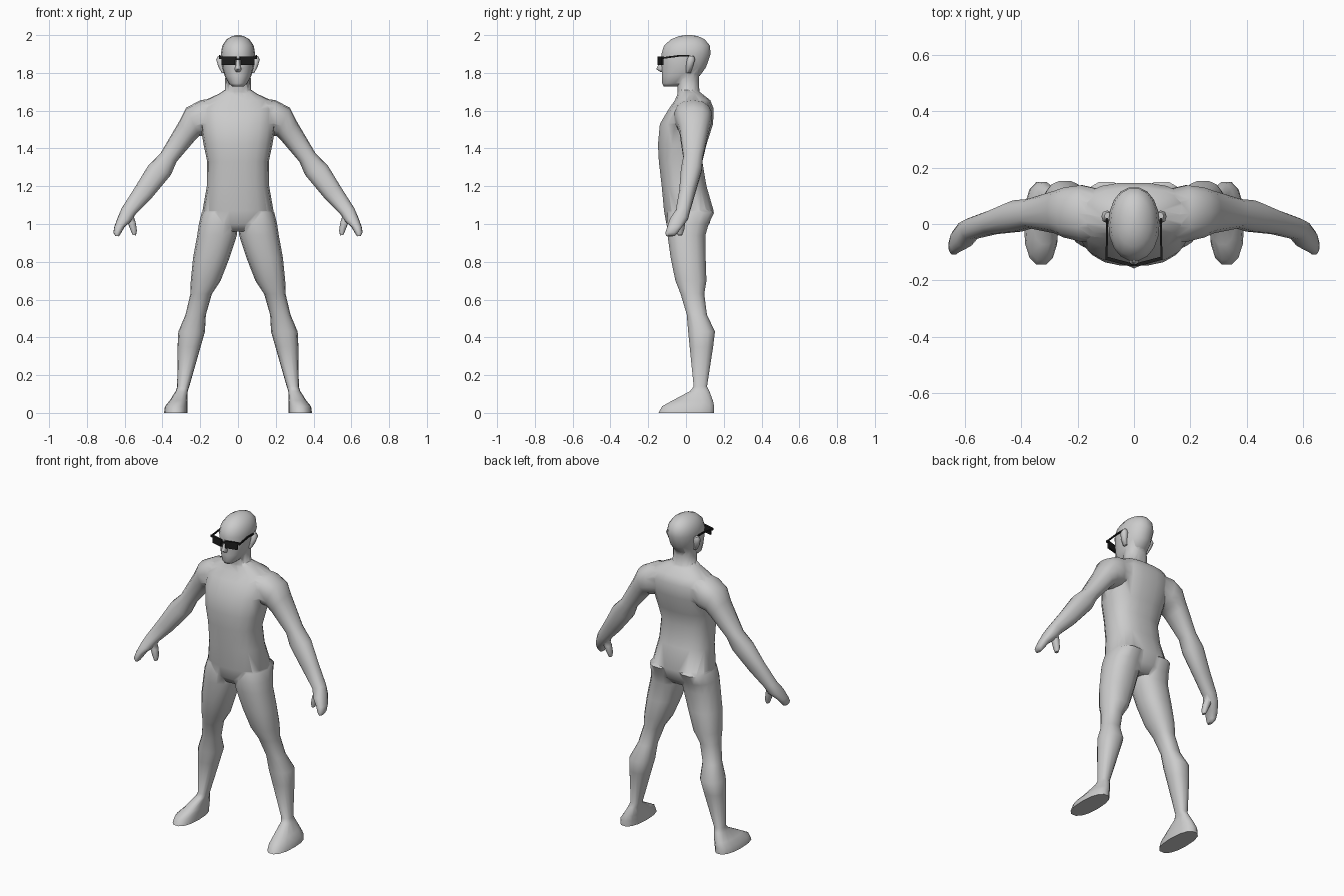
import bpy, bmesh, math
from mathutils import Vector


def material(name, col):
    m = bpy.data.materials.new(name)
    m.diffuse_color = (*col, 1)
    return m


GREY = material("body grey", (0.6, 0.6, 0.6))
BLACK = material("glasses black", (0.012, 0.012, 0.012))


def finish(name, bm, mat):
    bmesh.ops.recalc_face_normals(bm, faces=bm.faces)
    me = bpy.data.meshes.new(name)
    bm.to_mesh(me)
    bm.free()
    ob = bpy.data.objects.new(name, me)
    bpy.context.collection.objects.link(ob)
    me.materials.append(mat)
    return ob


def loft(name, rings, side=1, n=14, power=0.85):
    """Each ring spans two xz points and a front/back y range."""
    bm = bmesh.new()
    loops = []
    for ax, az, bx, bz, yf, yb in rings:
        loop = []
        for i in range(n):
            t = math.tau * i / n
            c, s = math.cos(t), math.sin(t)
            c = math.copysign(abs(c) ** power, c)
            s = math.copysign(abs(s) ** power, s)
            x = (ax + bx) / 2 + (bx - ax) / 2 * c
            z = (az + bz) / 2 + (bz - az) / 2 * c
            y = (yf + yb) / 2 + (yb - yf) / 2 * s
            loop.append(bm.verts.new((side * x, y, z)))
        loops.append(loop)
    for a, b in zip(loops, loops[1:]):
        for i in range(n):
            j = (i + 1) % n
            bm.faces.new((a[i], a[j], b[j], b[i]))
    bm.faces.new(loops[0])
    bm.faces.new(loops[-1])
    return finish(name, bm, GREY)


def upright(rows):
    """Level rings centred on x = 0: height, half width, front, back."""
    return [(-w, z, w, z, f, b) for z, w, f, b in rows]


def level(rows):
    """Level rings: height, inner x, outer x, front, back."""
    return [(i, z, o, z, f, b) for z, i, o, f, b in rows]


# Torso
body = loft("body", upright([
    (0.96, 0.10, -0.075, 0.09), (1.00, 0.165, -0.105, 0.125),
    (1.07, 0.188, -0.118, 0.148), (1.20, 0.165, -0.13, 0.11),
    (1.33, 0.163, -0.145, 0.088), (1.42, 0.182, -0.15, 0.11),
    (1.53, 0.20, -0.14, 0.145), (1.61, 0.205, -0.092, 0.148),
    (1.655, 0.175, -0.06, 0.13), (1.69, 0.10, -0.045, 0.085),
    (1.71, 0.07, -0.04, 0.06)]), n=18, power=0.8)

parts = [
    # Neck
    loft("neck", upright([
        (1.64, 0.08, -0.05, 0.10), (1.70, 0.07, -0.045, 0.072),
        (1.76, 0.068, -0.05, 0.07), (1.84, 0.065, -0.05, 0.07)])),
    # Head
    loft("head", upright([
        (1.728, 0.03, -0.118, -0.03), (1.745, 0.05, -0.128, 0.01),
        (1.785, 0.071, -0.128, 0.075), (1.83, 0.083, -0.13, 0.108),
        (1.90, 0.091, -0.132, 0.132), (1.945, 0.083, -0.118, 0.128),
        (1.978, 0.06, -0.08, 0.10), (1.994, 0.032, -0.04, 0.065),
        (2.0, 0.01, -0.005, 0.03)]), n=18, power=0.95),
    # Nose
    loft("nose", upright([
        (1.805, 0.012, -0.135, -0.11), (1.82, 0.018, -0.158, -0.11),
        (1.84, 0.012, -0.148, -0.11), (1.88, 0.007, -0.135, -0.11)]), n=8),
]

for side, tag in ((1, "left"), (-1, "right")):
    # Leg with foot
    parts.append(loft(tag + "_leg", level([
        (1.12, 0.03, 0.155, -0.08, 0.07), (1.06, 0.005, 0.192, -0.10, 0.152),
        (1.00, 0.0, 0.207, -0.105, 0.122), (0.94, 0.006, 0.216, -0.10, 0.105),
        (0.82, 0.045, 0.238, -0.083, 0.106), (0.70, 0.092, 0.25, -0.058, 0.11),
        (0.63, 0.138, 0.252, -0.03, 0.098), (0.52, 0.17, 0.278, 0.003, 0.112),
        (0.43, 0.175, 0.316, 0.01, 0.155), (0.35, 0.198, 0.32, 0.018, 0.145),
        (0.14, 0.258, 0.322, 0.04, 0.112), (0.115, 0.266, 0.33, 0.02, 0.125),
        (0.065, 0.268, 0.362, -0.075, 0.145), (0.035, 0.268, 0.387, -0.13, 0.152),
        (0.0, 0.268, 0.392, -0.148, 0.152)]), side))
    # Arm with fingers
    parts.append(loft(tag + "_arm", [
        (0.10, 1.67, 0.10, 1.50, -0.06, 0.12), (0.20, 1.655, 0.17, 1.47, -0.065, 0.14),
        (0.275, 1.615, 0.205, 1.465, -0.05, 0.132), (0.31, 1.545, 0.235, 1.435, -0.035, 0.12),
        (0.41, 1.375, 0.325, 1.33, -0.015, 0.09), (0.475, 1.31, 0.355, 1.26, -0.028, 0.085),
        (0.545, 1.195, 0.455, 1.14, -0.037, 0.05), (0.615, 1.085, 0.54, 1.055, -0.055, 0.022),
        (0.635, 1.04, 0.565, 1.015, -0.085, 0.012), (0.655, 0.985, 0.60, 0.985, -0.10, -0.02),
        (0.66, 0.955, 0.62, 0.95, -0.11, -0.045), (0.65, 0.937, 0.63, 0.935, -0.105, -0.06)], side))
    # Thumb
    parts.append(loft(tag + "_thumb", [
        (0.60, 1.05, 0.555, 1.05, -0.045, 0.0), (0.585, 1.01, 0.542, 1.01, -0.05, -0.003),
        (0.57, 0.97, 0.535, 0.965, -0.05, -0.01), (0.558, 0.942, 0.54, 0.94, -0.045, -0.02)],
        side, n=8))
    # Ear
    parts.append(loft(tag + "_ear", level([
        (1.80, 0.065, 0.086, 0.0, 0.025), (1.83, 0.07, 0.103, 0.0, 0.035),
        (1.87, 0.075, 0.116, 0.005, 0.048), (1.89, 0.08, 0.105, 0.015, 0.042)]), side, n=8))

# Merge the parts into one skin
bpy.context.view_layer.objects.active = body
for part in parts:
    mod = body.modifiers.new("union", 'BOOLEAN')
    mod.operation = 'UNION'
    mod.solver = 'EXACT'
    mod.object = part
    bpy.ops.object.modifier_apply(modifier=mod.name)
    bpy.data.objects.remove(part)
bpy.ops.object.select_all(action='DESELECT')
body.select_set(True)
bpy.ops.object.shade_smooth_by_angle(angle=math.radians(60))


def bar(bm, a, b, height, depth):
    """Box running from a to b with a given height and thickness."""
    a, b = Vector(a), Vector(b)
    out = (b - a).cross(Vector((0, 0, 1))).normalized() * depth / 2
    up = Vector((0, 0, height / 2))
    ends = [[bm.verts.new(p + out * i + up * j)
             for i, j in ((1, 1), (-1, 1), (-1, -1), (1, -1))] for p in (a, b)]
    for i in range(4):
        j = (i + 1) % 4
        bm.faces.new((ends[0][i], ends[0][j], ends[1][j], ends[1][i]))
    bm.faces.new(ends[0])
    bm.faces.new(ends[1])


# Glasses: bridge, lenses, brow bars, temples and ear hooks
bm = bmesh.new()
bar(bm, (-0.02, -0.146, 1.872), (0.02, -0.146, 1.872), 0.009, 0.008)
for s in (1, -1):
    bar(bm, (s * 0.014, -0.144, 1.862), (s * 0.086, -0.125, 1.862), 0.042, 0.012)
    bar(bm, (s * 0.01, -0.146, 1.879), (s * 0.1, -0.121, 1.879), 0.013, 0.012)
    bar(bm, (s * 0.098, -0.126, 1.878), (s * 0.096, -0.04, 1.89), 0.009, 0.007)
    bar(bm, (s * 0.096, -0.04, 1.89), (s * 0.096, 0.015, 1.89), 0.009, 0.007)
    bar(bm, (s * 0.096, 0.015, 1.89), (s * 0.096, 0.045, 1.87), 0.009, 0.007)
finish("glasses", bm, BLACK)
